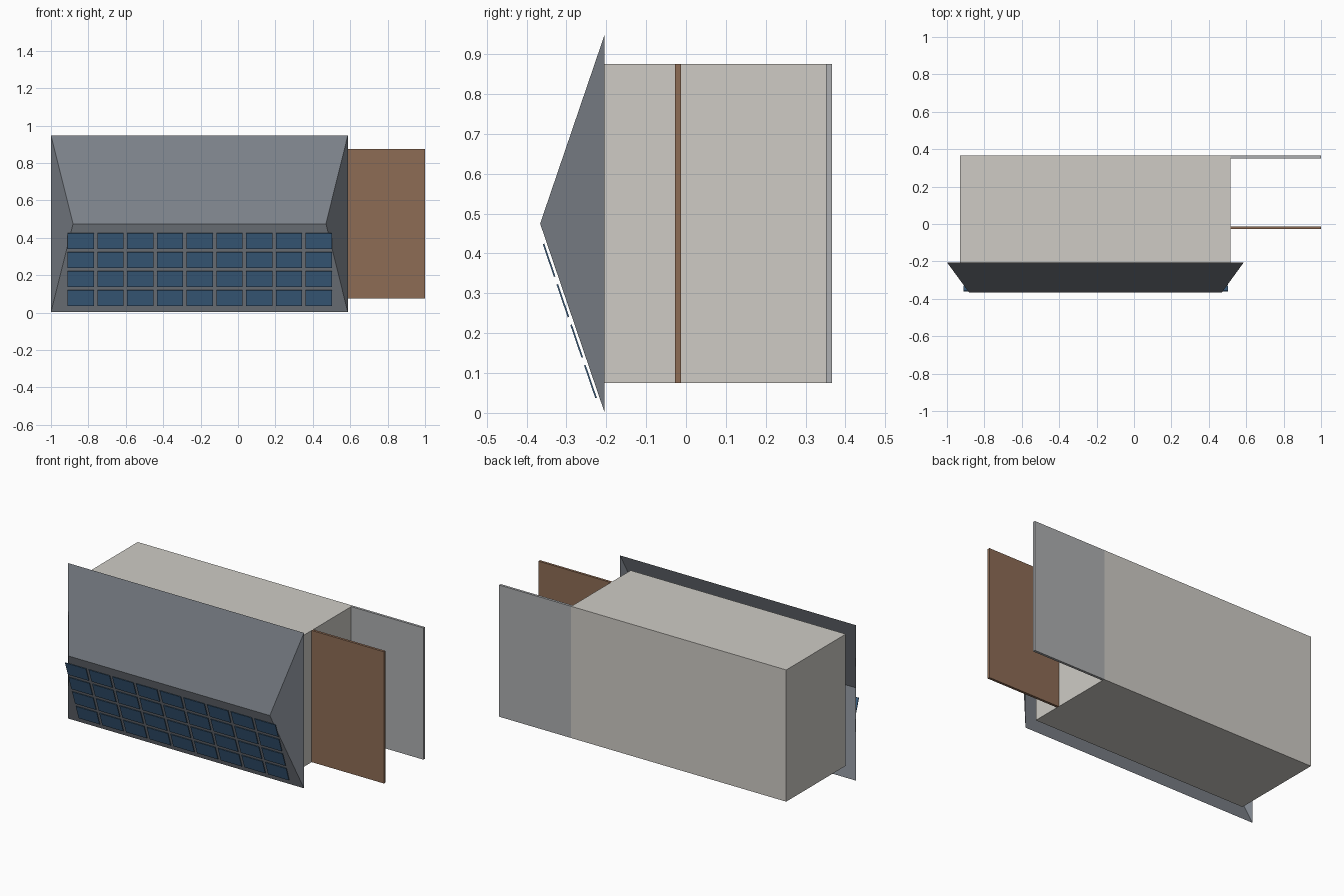
import bpy, bmesh, math
from mathutils import Matrix, Vector

if "Cube" in bpy.data.objects:
    bpy.data.objects.remove(bpy.data.objects["Cube"])


def material(name, rgb):
    m = bpy.data.materials.new(name)
    m.diffuse_color = (*rgb, 1)
    m.use_nodes = True
    m.node_tree.nodes["Principled BSDF"].inputs["Base Color"].default_value = m.diffuse_color
    return m


def make_object(name, bm, mat):
    bmesh.ops.recalc_face_normals(bm, faces=bm.faces)
    me = bpy.data.meshes.new(name)
    bm.to_mesh(me)
    bm.free()
    me.materials.append(mat)
    ob = bpy.data.objects.new(name, me)
    bpy.context.collection.objects.link(ob)
    return ob


def box(name, lo, hi, mat):
    lo, hi = Vector(lo), Vector(hi)
    bm = bmesh.new()
    size = Matrix.Diagonal((*(hi - lo), 1))
    bmesh.ops.create_cube(bm, size=1, matrix=Matrix.Translation((lo + hi) / 2) @ size)
    return make_object(name, bm, mat)


wall = material("wall", (0.62, 0.60, 0.56))
slate = material("slate", (0.20, 0.22, 0.25))
wood = material("wood", (0.27, 0.15, 0.09))
concrete = material("concrete", (0.42, 0.43, 0.44))
solar = material("solar", (0.05, 0.13, 0.25))

# House body
Z0, Z1 = 0.075, 0.875
X1 = 0.515
box("house_body", (-0.93, -0.205, Z0), (X1, 0.366, Z1), wall)

# Side walls running past the end of the body
box("wood_fence", (X1, -0.028, Z0), (1.0, -0.013, Z1), wood)
box("boundary_wall", (X1, 0.351, Z0), (1.0, 0.366, Z1), concrete)

# Hipped roof, an open shell with overhang
EAVE, RIDGE, MID, HALF = -0.205, -0.366, 0.475, 0.472
bm = bmesh.new()
a, b, c, d, e, f = [bm.verts.new(p) for p in (
    (-1, EAVE, MID - HALF), (0.587, EAVE, MID - HALF),
    (0.587, EAVE, MID + HALF), (-1, EAVE, MID + HALF),
    (-0.882, RIDGE, MID), (0.47, RIDGE, MID))]
for face in ((a, b, f, e), (c, d, e, f), (b, c, f), (d, a, e)):
    bm.faces.new(face)
make_object("hip_roof", bm, slate)

# Solar panels floating just off the lower slope
tilt = math.atan2(EAVE - RIDGE, HALF)
size = Matrix.Diagonal((0.141, 0.004, 0.087, 1))
bm = bmesh.new()
for row in range(4):
    z = 0.383 - row * 0.1015
    y = RIDGE + (MID - z) * math.tan(tilt) - 0.009
    for col in range(9):
        pos = Matrix.Translation((-0.841 + col * 0.1591, y, z))
        bmesh.ops.create_cube(bm, size=1, matrix=pos @ Matrix.Rotation(tilt, 4, 'X') @ size)
make_object("solar_panels", bm, solar)
